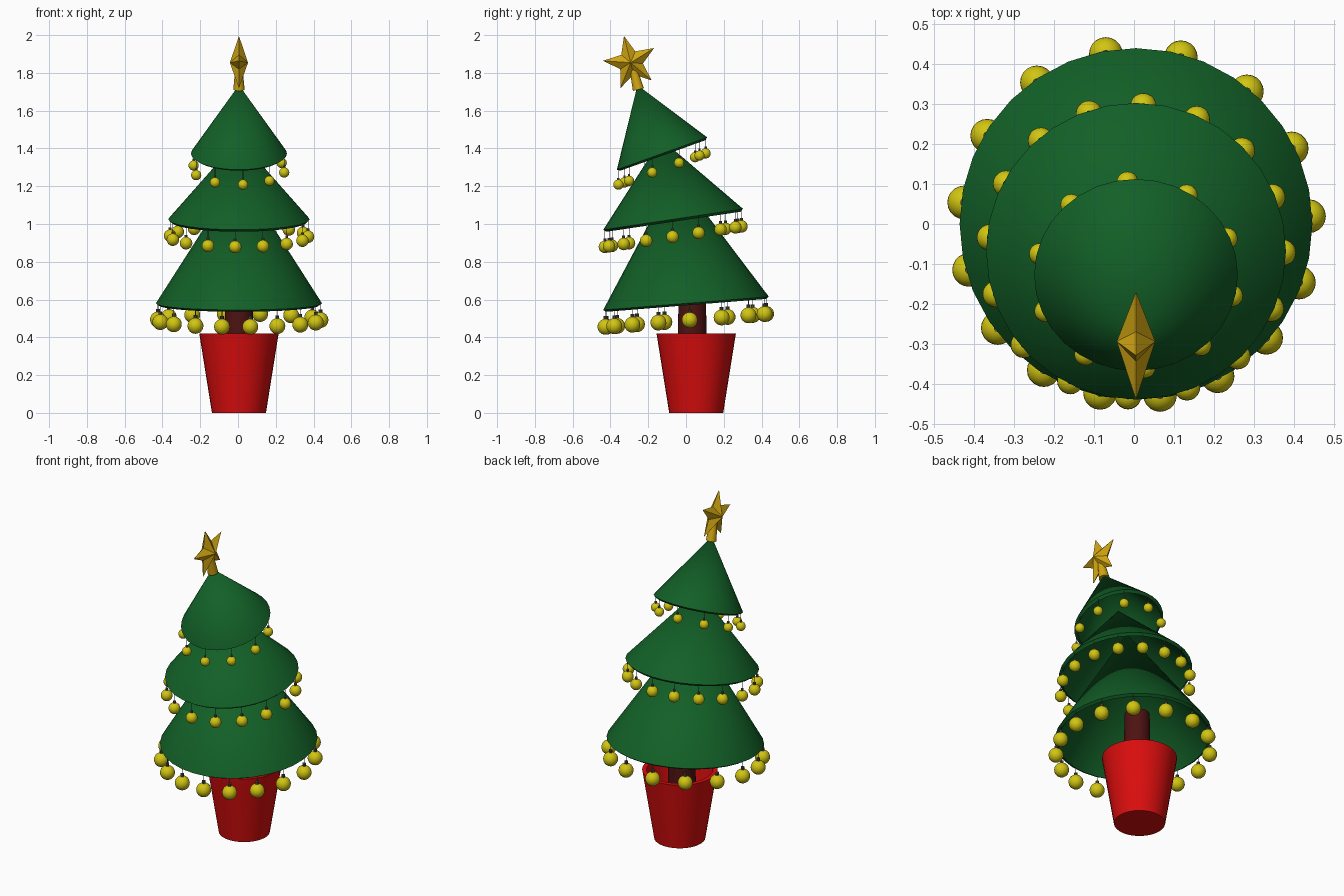
import bpy, bmesh, math
from mathutils import Matrix, Vector

cube = bpy.data.objects.get("Cube")
if cube:
    bpy.data.objects.remove(cube)

CX = 0.005  # sideways centre of the tree


def material(name, rgb):
    mat = bpy.data.materials.new(name)
    mat.use_nodes = True
    mat.diffuse_color = (*rgb, 1)
    bsdf = next(n for n in mat.node_tree.nodes if n.type == 'BSDF_PRINCIPLED')
    bsdf.inputs["Base Color"].default_value = (*rgb, 1)
    bsdf.inputs["Roughness"].default_value = 0.6
    return mat


green = material("fir green", (0.006, 0.115, 0.02))
red = material("pot red", (0.7, 0.004, 0.004))
bark = material("dark bark", (0.075, 0.006, 0.006))
gold = material("star gold", (0.64, 0.38, 0.006))
yellow = material("bauble yellow", (0.64, 0.56, 0.006))
grey = material("hook grey", (0.09, 0.09, 0.09))


def finish(name, bm, mats, smooth=True):
    bmesh.ops.remove_doubles(bm, verts=bm.verts, dist=1e-5)
    bmesh.ops.recalc_face_normals(bm, faces=bm.faces)
    mesh = bpy.data.meshes.new(name)
    bm.to_mesh(mesh)
    bm.free()
    obj = bpy.data.objects.new(name, mesh)
    bpy.context.collection.objects.link(obj)
    for mat in mats:
        mesh.materials.append(mat)
    if smooth:
        bpy.ops.object.select_all(action='DESELECT')
        obj.select_set(True)
        bpy.context.view_layer.objects.active = obj
        bpy.ops.object.shade_smooth_by_angle(angle=math.radians(35))
    return obj


def lathe(name, profile, mat, location, tilt=0, sides=32):
    """Spin a (radius, height) profile around z, then tilt it towards the front."""
    bm = bmesh.new()
    verts = [bm.verts.new((r, 0, z)) for r, z in profile]
    edges = [bm.edges.new(pair) for pair in zip(verts, verts[1:])]
    bmesh.ops.spin(bm, geom=verts + edges, cent=(0, 0, 0), axis=(0, 0, 1),
                   angle=math.tau, steps=sides, use_merge=False)
    obj = finish(name, bm, [mat])
    obj.location = location
    obj.rotation_euler.x = tilt
    return obj


# Pot and trunk
lathe("pot", [(0, 0), (0.143, 0), (0.21, 0.42), (0.185, 0.42),
              (0.125, 0.03), (0, 0.03)], red, (CX, 0.054, 0))
lathe("trunk", [(0, 0), (0.085, 0), (0.07, 0.69), (0, 0.69)], bark,
      (CX, 0.033, 0.02))


def foliage(name, radius, height, y, z, tilt):
    """Hollow cone whose lip is square to its slope."""
    t = 0.02
    slope = math.hypot(radius, height)
    profile = [(0, height), (radius, 0),
               (radius - t * height / slope, -t * radius / slope),
               (0, height - t * slope / radius)]
    lathe(name, profile, green, (CX, y, z), tilt)


def baubles(name, count, phase, swing, ring, size, drop, y, z, tilt):
    """Ring of balls hanging straight down on threads from a tilted rim."""
    bm = bmesh.new()
    rim = Matrix.Translation((CX, y, z)) @ Matrix.Rotation(tilt, 4, 'X')

    def tube(p, radius, length, sides):
        made = bmesh.ops.create_cone(
            bm, cap_ends=True, segments=sides, radius1=radius, radius2=radius,
            depth=length, matrix=Matrix.Translation(p + Vector((0, 0, length / 2))))
        for face in {f for v in made["verts"] for f in v.link_faces}:
            face.material_index = 1

    for i in range(count):
        a = math.tau * i / count + phase
        a += swing * math.cos(a)
        hang = rim @ Vector((ring * math.cos(a), ring * math.sin(a), 0))
        ball = hang - Vector((0, 0, drop))
        bmesh.ops.create_uvsphere(bm, u_segments=20, v_segments=12, radius=size,
                                  matrix=Matrix.Translation(ball))
        top = ball + Vector((0, 0, size * 0.95))
        tube(top, size * 0.24, size * 0.4, 10)
        tube(top, 0.0015, drop - size * 0.95, 5)
    finish(name, bm, [yellow, grey])


# Three leaning tiers: radius, height, centre y, centre z, tilt in degrees,
# then bauble count, phase, swing, size and drop
tiers = {
    "lower": (0.44, 0.69, 0.0, 0.58, 4.6, 16, 9, -6.5, 0.042, 0.09),
    "middle": (0.374, 0.43, -0.068, 1.025, 8.5, 16, 19.5, 2.5, 0.033, 0.092),
    "upper": (0.254, 0.385, -0.127, 1.373, 19.7, 10, 23, 0, 0.027, 0.082),
}
for tier, (r, h, y, z, lean, n, phase, swing, size, drop) in tiers.items():
    tilt = math.radians(lean)
    foliage(tier + "_foliage", r, h, y, z, tilt)
    baubles(tier + "_baubles", n, math.radians(phase), math.radians(swing),
            r - 0.008, size, drop, y, z, tilt)

# Star with a raised ridge on both faces, standing in the front-back plane
bm = bmesh.new()
outline = []
for i in range(10):
    a = math.radians(104 + 36 * i)
    r = 0.065 if i % 2 else 0.146
    outline.append(bm.verts.new((0, r * math.cos(a), r * math.sin(a))))
for side in (-1, 1):
    peak = bm.verts.new((side * 0.048, 0, 0))
    for i in range(10):
        bm.faces.new((peak, outline[i], outline[(i + 1) % 10]))
star = finish("star", bm, [gold], smooth=False)
star.location = (CX, -0.293, 1.854)

# Socket that holds the star on the tip
lathe("star_socket", [(0, 0), (0.03, 0), (0.02, 0.11), (0, 0.11)], gold,
      (CX, -0.252, 1.712), math.radians(14), sides=16)
